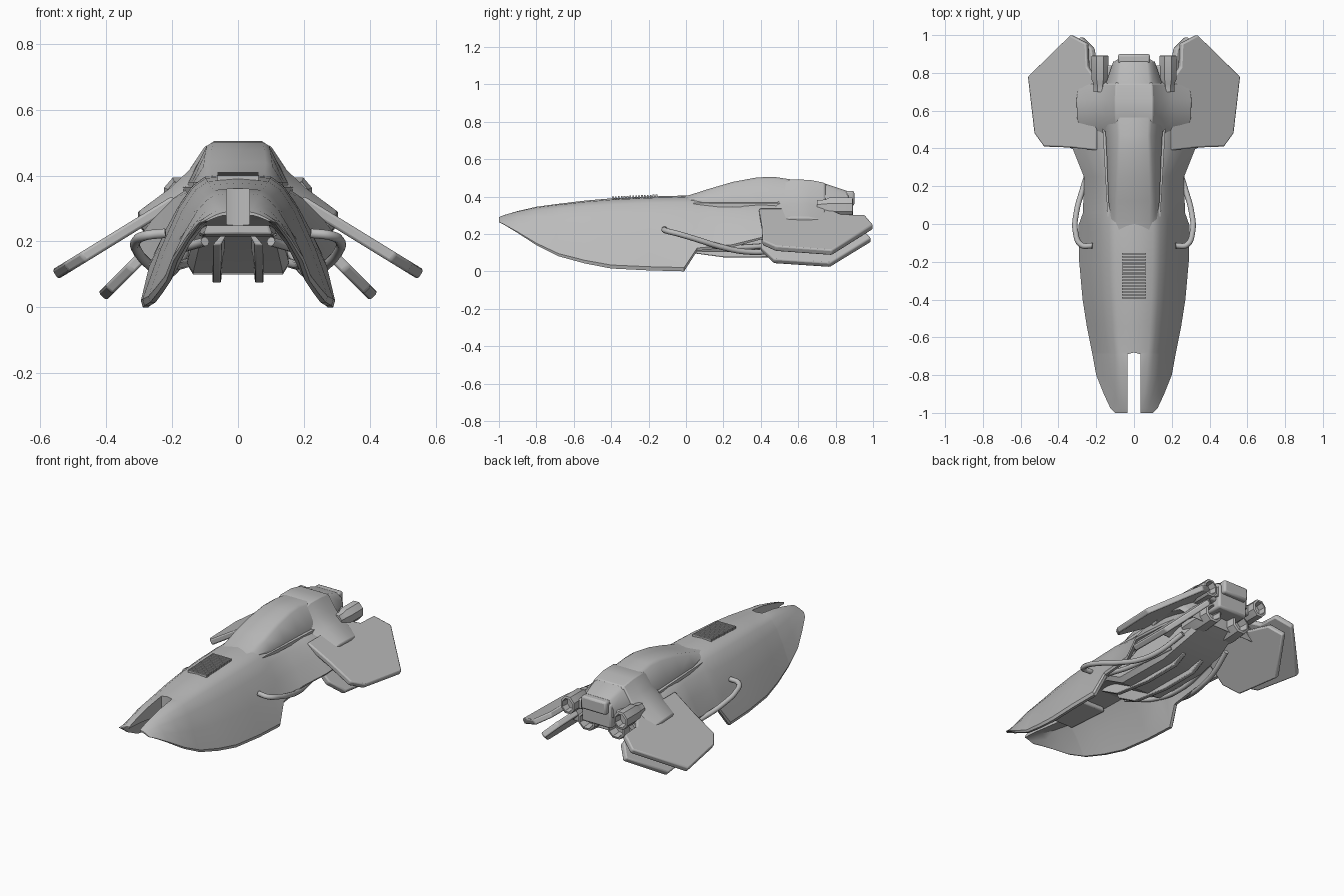
import bpy, bmesh, math
from mathutils import Vector

cube = bpy.data.objects.get("Cube")
if cube:
    bpy.data.objects.remove(cube, do_unlink=True)

grey = bpy.data.materials.new("hull_grey")
grey.use_nodes = True
shade = (0.5, 0.5, 0.5, 1)
grey.diffuse_color = shade
grey.node_tree.nodes["Principled BSDF"].inputs["Base Color"].default_value = shade


def finish(name, bm, bevel=0.0, smooth=35):
    """Turn a half-model bmesh into a named, mirrored, bevelled, shaded object."""
    bmesh.ops.recalc_face_normals(bm, faces=bm.faces)
    # Open the half along the centre plane so both sides join cleanly
    middle = [f for f in bm.faces if all(abs(v.co.x) < 0.0001 for v in f.verts)]
    bmesh.ops.delete(bm, geom=middle, context="FACES")
    mesh = bpy.data.meshes.new(name)
    bm.to_mesh(mesh)
    bm.free()
    mesh.materials.append(grey)
    obj = bpy.data.objects.new(name, mesh)
    bpy.context.collection.objects.link(obj)
    obj.modifiers.new("Mirror", "MIRROR").merge_threshold = 0.0005
    if bevel:
        mod = obj.modifiers.new("Bevel", "BEVEL")
        mod.width, mod.segments, mod.limit_method = bevel, 2, "ANGLE"
    bpy.ops.object.select_all(action="DESELECT")
    obj.select_set(True)
    bpy.context.view_layer.objects.active = obj
    bpy.ops.object.shade_smooth_by_angle(angle=math.radians(smooth))


def loft(name, rings, **options):
    """Skin closed rings of equal length and cap both ends."""
    bm = bmesh.new()
    loops = [[bm.verts.new(p) for p in ring] for ring in rings]
    for a, b in zip(loops, loops[1:]):
        for i in range(len(a)):
            j = (i + 1) % len(a)
            bm.faces.new((a[i], a[j], b[j], b[i]))
    bm.faces.new(loops[0])
    bm.faces.new(loops[-1])
    finish(name, bm, **options)


def box(name, low, high, **options):
    (x0, y0, z0), (x1, y1, z1) = low, high
    rings = [[(x0, y, z0), (x1, y, z0), (x1, y, z1), (x0, y, z1)] for y in (y0, y1)]
    loft(name, rings, **options)


def plate(name, outline, root_z, slope, thickness):
    """Sloping wing: outline in plan, falling away from its root."""
    root_x = outline[0][0]
    normal = Vector((slope, 0, 1)).normalized() * thickness
    top = [Vector((x, y, root_z - slope * (x - root_x))) for x, y in outline]
    loft(name, [top, [p - normal for p in top]], bevel=0.008, smooth=30)


def tube(name, points, radius):
    """Smooth pipe through the points, with a copy on the other side."""
    curve = bpy.data.curves.new(name, "CURVE")
    curve.dimensions = "3D"
    curve.bevel_depth, curve.bevel_resolution = radius, 3
    curve.use_fill_caps = True
    curve.materials.append(grey)
    for side in (1, -1):
        spline = curve.splines.new("BEZIER")
        spline.bezier_points.add(len(points) - 1)
        for bp, (x, y, z) in zip(spline.bezier_points, points):
            bp.co = (x * side, y, z)
            bp.handle_left_type = bp.handle_right_type = "AUTO"
    obj = bpy.data.objects.new(name, curve)
    bpy.context.collection.objects.link(obj)


# Hull shell: arched sections, hollow beneath, with a slot cut into the nose
def hull_ring(y, top, half, low):
    h = top - low
    inner = 0.035 if y < -0.685 else 0
    ceiling = top - 0.4 * h
    return [(max(x, inner), y, z) for x, z in (
        (inner, top), (0.34 * half, top - 0.02 * h), (0.47 * half, top - 0.09 * h),
        (0.62 * half, top - 0.25 * h), (0.81 * half, top - 0.56 * h), (half, low + 0.05 * h),
        (0.98 * half, low), (0.92 * half, low), (0.67 * half, top - 0.62 * h),
        (0.46 * half, ceiling), (inner, ceiling))]


hull = [(-1, .29, .1, .262), (-.975, .3, .125, .25), (-.9, .322, .16, .205), (-.8, .345, .2, .14),
        (-.69, .36, .22, .085), (-.68, .361, .222, .08), (-.54, .378, .25, .042),
        (-.4, .39, .272, .015), (-.2, .4, .29, .005), (-.01, .405, .295, 0),
        (.06, .4, .27, .11), (.25, .385, .265, .13), (.4, .38, .325, .17),
        (.6, .38, .31, .17), (.78, .35, .24, .2)]
loft("hull_shell", [hull_ring(*s) for s in hull])

# Chin bridge under the hull, behind the nose slot
loft("nose_bridge", [[(x, y, z) for x, z in ((0, a), (w, a), (w + .02, b), (0, b))]
                     for y, w, a, b in ((-.67, .085, .275, .22), (-.4, .1, .28, .215))], bevel=.008)

# Raised spine, rising behind the vent and falling to the tail
spine = [(-.03, .398, .1, .115), (.02, .408, .102, .12), (.12, .44, .105, .135), (.25, .478, .1, .14),
         (.38, .502, .095, .145), (.47, .505, .09, .15), (.57, .49, .095, .155),
         (.74, .47, .1, .15), (.86, .43, .085, .11)]
loft("spine", [[(0, y, t), (w * .8, y, t), (w, y, t - .012), (b, y, min(.38, t - .02)),
                (b, y, .33), (0, y, .33)] for y, t, w, b in spine])

# Thin ledges beside the spine
loft("spine_ledge", [[(x, y, .345), (x + w, y, .345), (x + w, y, .365), (x, y, .37)]
                     for y, x, w in ((.04, .12, .02), (.57, .14, .03))])

# Saddle over the rear hull, easing out of it at the front
saddle = ((0, .495), (.1, .495), (.15, .42), (.21, .365), (.305, .295), (.3, .25), (0, .25))
loft("rear_saddle", [[(x * w, y, z - d) for x, z in saddle]
                     for y, w, d in ((.48, .9, .04), (.56, .99, .004), (.66, 1, .006),
                                     (.74, .96, .022), (.77, .8, .06))], bevel=.005)

# Two pairs of wings
plate("upper_wing", [(.2, .39), (.34, .405), (.48, .41), (.53, .48), (.565, .78),
                     (.34, 1), (.255, .955), (.25, .83), (.2, .76)], .338, .615, .034)
plate("lower_wing", [(.2, .4), (.34, .4), (.405, .47), (.425, .77), (.29, .99),
                     (.23, .93), (.2, .75)], .27, 1.0, .035)


# Octagonal engines with recessed outlets
def engine(name, x, z, sx, sz, stations):
    rings = []
    for y, k in stations:
        angles = [math.tau * (i + .5) / 8 for i in range(8)]
        rings.append([(x + sx * k * math.cos(a), y, z + sz * k * math.sin(a)) for a in angles])
    loft(name, rings)


engine("side_engine", .18, .342, .048, .056,
       ((.7, .75), (.745, .8), (.765, 1), (.89, 1), (.893, .75), (.85, .65)))
engine("lower_engine", .1, .24, .07, .07,
       ((.6, .8), (.72, 1), (.82, .85), (.825, .65), (.77, .55)))
box("engine_strut", (.06, .74, .31), (.18, .84, .37), bevel=.01)
box("tail_block", (0, .74, .26), (.1, .87, .41), bevel=.012)
box("tail_outlet", (0, .85, .35), (.085, .9, .43), bevel=.012)

# Belly pod hanging inside the hollow hull
belly = [(-.3, .1, .25), (-.1, .13, .2), (.06, .155, .105), (.42, .155, .1), (.6, .15, .14), (.76, .12, .2)]
loft("belly_pod", [[(0, y, .3), (w * .85, y, .3), (w, y, z + .03), (w * .88, y, z), (0, y, z)]
                   for y, w, z in belly], smooth=25)

# Keel fins beneath the belly
loft("keel_fin", [[(.035, y, .22), (.05, y, .22), (.078, y, z), (.052, y, z)]
                  for y, z in ((-.2, .19), (-.06, .11), (.2, .075), (.44, .075), (.52, .12))], bevel=.004)

# Side pipes looping from the hull back under the belly
tube("side_pipe", [(.22, -.115, .225), (.28, -.11, .218), (.31, -.04, .2), (.305, .06, .17),
                   (.27, .19, .13), (.23, .32, .105), (.2, .45, .11), (.16, .62, .17)], .015)
tube("belly_pipe", [(.1, -.2, .2), (.19, -.05, .17), (.19, .2, .13), (.14, .5, .14)], .014)

# Louvred vent on the nose, with slats following the slope of the hull
for i in range(16):
    y = -.395 + i * .0155
    top = .4 + i * .0007
    box("vent_slat", (0, y, .37), (.063, y + .009, top))
